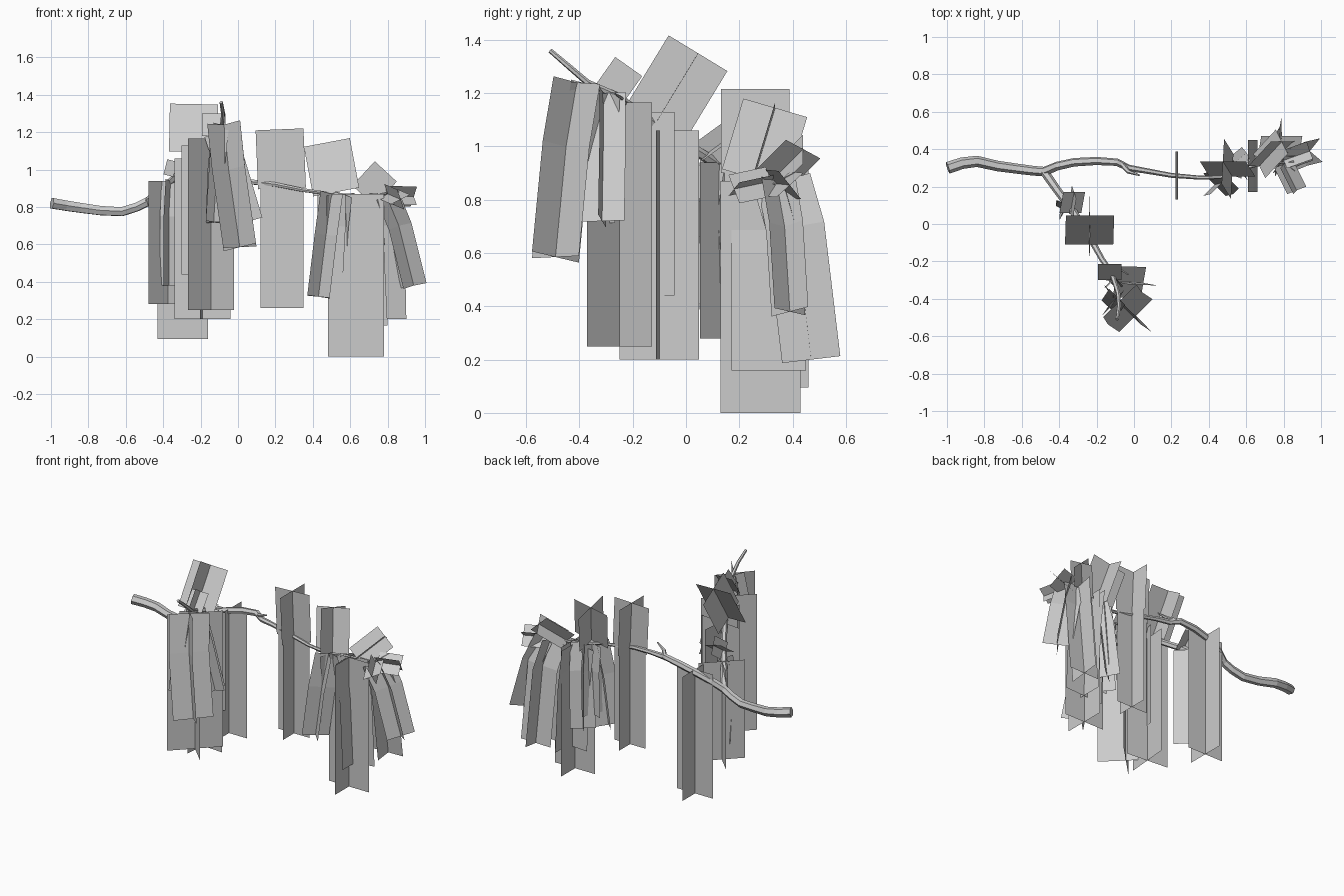
import bpy
from mathutils import Vector
from math import radians, cos, sin


def branch(name, pts):
    """Six-sided tapering limb along (x, y, z, radius) points."""
    cu = bpy.data.curves.new(name, 'CURVE')
    cu.dimensions = '3D'
    cu.bevel_depth = 1.0
    cu.bevel_resolution = 1
    cu.use_fill_caps = True
    sp = cu.splines.new('POLY')
    sp.points.add(len(pts) - 1)
    for p, (x, y, z, r) in zip(sp.points, pts):
        p.co = (x, y, z, 1)
        p.radius = r
    ob = bpy.data.objects.new(name, cu)
    bpy.context.collection.objects.link(ob)
    bpy.context.view_layer.objects.active = ob
    ob.select_set(True)
    bpy.ops.object.convert(target='MESH')
    bpy.ops.object.shade_flat()
    bpy.context.object.select_set(False)


def foliage(name, path, half, turn=0):
    """Two crossed strips of flat faces following a path."""
    pts = [Vector(p) for p in path]
    verts, faces = [], []
    for k in range(2):
        for i, p in enumerate(pts):
            t = (pts[min(i + 1, len(pts) - 1)] - pts[max(i - 1, 0)]).normalized()
            ref = Vector((1, 0, 0)) if abs(t.y) > 0.85 else Vector((0, 1, 0))
            u = t.cross(ref).normalized()
            v = t.cross(u)
            a = radians(turn + 90 * k)
            w = (u * cos(a) + v * sin(a)) * half
            n = len(verts)
            verts += [p - w, p + w]
            if i:
                faces.append((n - 2, n - 1, n + 1, n))
    me = bpy.data.meshes.new(name)
    me.from_pydata(verts, [], faces)
    bpy.context.collection.objects.link(bpy.data.objects.new(name, me))


# Limbs
branch('main_branch', [
    (-.995, .30, .82, .032), (-.92, .325, .807, .031), (-.84, .335, .795, .03),
    (-.73, .31, .78, .028), (-.62, .295, .775, .027), (-.54, .285, .8, .026),
    (-.48, .28, .83, .026), (-.41, .31, .875, .024), (-.32, .33, .91, .023),
    (-.2, .337, .94, .022), (-.09, .33, .955, .02), (-.03, .3, .94, .018),
    (.06, .285, .935, .015), (.2, .26, .92, .013), (.35, .248, .89, .011),
    (.46, .25, .875, .01), (.56, .29, .865, .009), (.68, .32, .86, .008),
    (.82, .33, .86, .004)])
branch('side_branch', [
    (-.48, .28, .83, .024), (-.41, .18, .89, .022), (-.32, .06, .97, .02),
    (-.22, -.1, 1.07, .017), (-.17, -.19, 1.14, .015), (-.12, -.26, 1.19, .014),
    (-.085, -.37, 1.24, .012), (-.08, -.44, 1.30, .011), (-.09, -.51, 1.36, .009)])
branch('broken_stub', [(-.07, .325, .95, .016), (-.03, .28, .975, .012), (.03, .26, 1.0, .004)])
branch('small_twig', [(-.15, -.22, 1.15, .008), (-.08, -.24, 1.18, .006), (-.03, -.27, 1.2, .003)])

# Straight hanging clumps: x, y, bottom, top, half width, turn
for i, (x, y, z0, z1, h, a) in enumerate([
        (-.295, .325, .095, .93, .135, 0), (-.19, -.1, .2, 1.06, .15, 5),
        (-.145, -.25, .25, 1.165, .173, 45), (-.375, .155, .28, .94, .145, 45),
        (.235, .26, .26, .92, .115, 0), (.63, .28, 0, .87, .15, 0),
        (-.2, -.145, .44, 1.13, .105, 15)]):
    foliage(f'hanging_clump_{i}', [(x, y, z1), (x, y, z0)], h, a)

# Drooping clumps bending away from the limb: path, half width, turn
for i, (p, h, a) in enumerate([
        ([(.61, .31, .86), (.64, .31, .6), (.66, .31, .16)], .14, 0),
        ([(.75, .36, .87), (.78, .41, .7), (.79, .47, .2)], .11, 0),
        ([(.79, .34, .87), (.86, .37, .7), (.94, .39, .38)], .09, 40),
        ([(.5, .25, .87), (.47, .22, .65), (.43, .21, .32)], .085, 45),
        ([(.5, .27, .87), (.5, .29, .7), (.485, .3, .41)], .08, 20),
        ([(.56, .29, .87), (.54, .33, .7), (.515, .36, .33)], .08, 50),
        ([(-.36, .1, .94), (-.37, .07, .75), (-.37, .1, .38)], .055, 30),
        ([(-.075, -.41, 1.24), (-.05, -.45, 1.0), (.01, -.49, .585)], .125, 45),
        ([(-.1, -.31, 1.2), (-.04, -.31, 1.02), (.05, -.315, .72)], .085, 10),
        ([(-.1, -.29, 1.2), (-.12, -.3, 1.0), (-.13, -.31, .715)], .06, 45),
        ([(-.09, -.39, 1.24), (-.11, -.42, 1.05), (-.13, -.45, .72)], .06, 45)]):
    foliage(f'drooping_clump_{i}', p, h, a)

# Upright and sideways tufts: base, tip, half width, turn
for i, (b, t, h, a) in enumerate([
        ((-.24, -.11, 1.095), (-.235, .045, 1.35), .129, 0),
        ((-.13, -.3, 1.18), (-.13, -.215, 1.3), .062, 0),
        ((.235, .26, .9), (.222, .26, 1.215), .128, 0),
        ((.525, .255, .88), (.475, .335, 1.145), .125, 0),
        ((.67, .31, .86), (.79, .44, .99), .08, 0),
        ((.8, .34, .86), (.94, .39, .855), .07, 40),
        ((.8, .32, .87), (.87, .18, .84), .06, 20),
        ((-.34, .06, .96), (-.32, .17, 1.04), .06, 0)]):
    foliage(f'leaf_tuft_{i}', [b, t], h, a)
